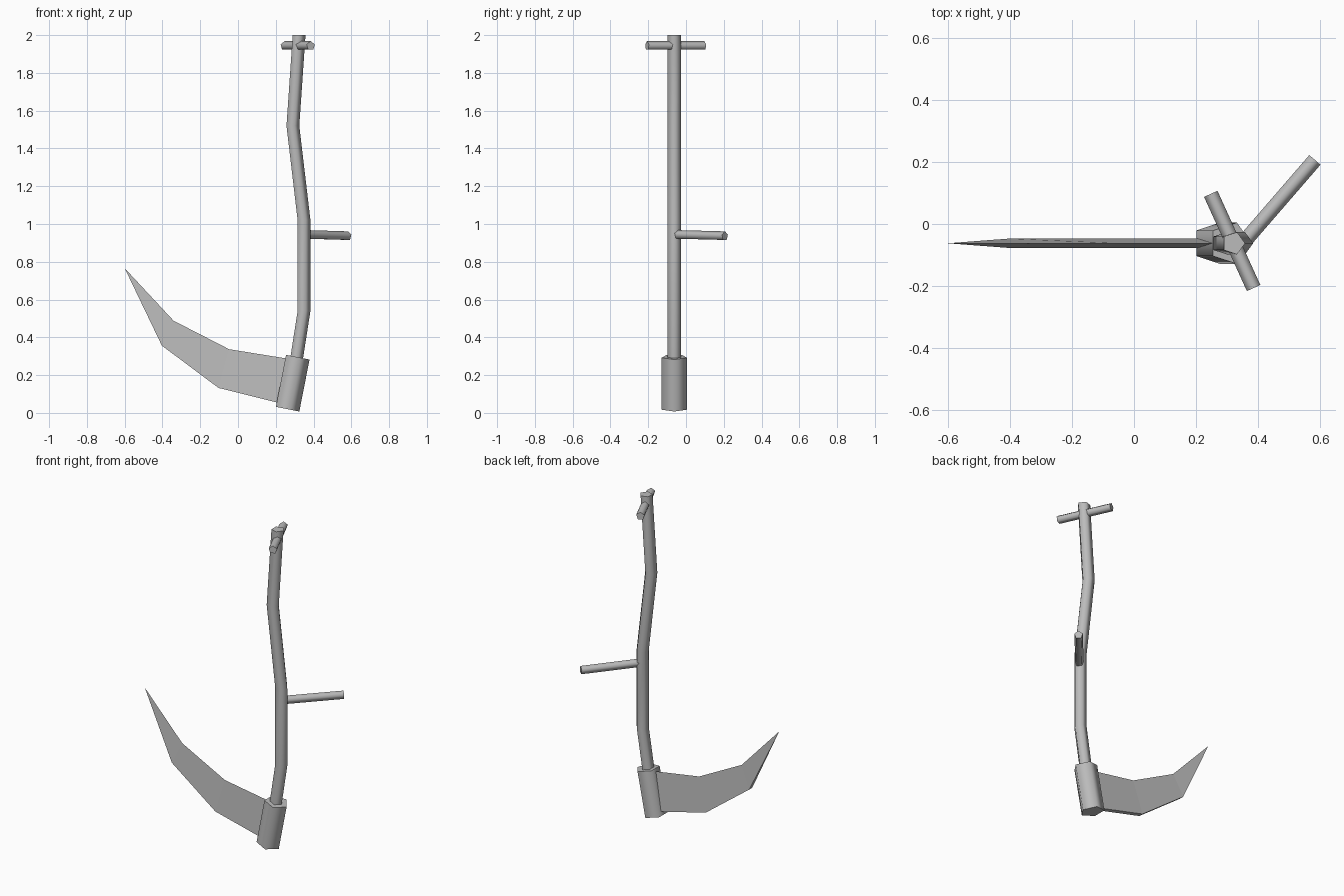
import bpy, bmesh, math
from mathutils import Vector

cube = bpy.data.objects.get("Cube")
if cube:
    bpy.data.objects.remove(cube)

grey = bpy.data.materials.new("plain grey")
grey.use_nodes = True
grey.diffuse_color = (0.5, 0.5, 0.5, 1)
grey.node_tree.nodes["Principled BSDF"].inputs["Base Color"].default_value = grey.diffuse_color

SIDES = 5
MID_Y = -0.062


def finish(name, bm, smooth=True):
    bmesh.ops.recalc_face_normals(bm, faces=bm.faces[:])
    mesh = bpy.data.meshes.new(name)
    bm.to_mesh(mesh)
    bm.free()
    mesh.materials.append(grey)
    obj = bpy.data.objects.new(name, mesh)
    bpy.context.collection.objects.link(obj)
    if smooth:
        bpy.ops.object.select_all(action='DESELECT')
        obj.select_set(True)
        bpy.context.view_layer.objects.active = obj
        bpy.ops.object.shade_smooth_by_angle(angle=math.radians(75))
    return obj


def tube(name, path, radius, u, v):
    """Five-sided tube: one ring per path point, spanned by axes u and v."""
    bm = bmesh.new()
    angles = [2 * math.pi * i / SIDES for i in range(SIDES)]
    rings = [[bm.verts.new(Vector(p) + radius * (u * math.cos(a) + v * math.sin(a)))
              for a in angles] for p in path]
    for low, high in zip(rings, rings[1:]):
        for i in range(SIDES):
            j = (i + 1) % SIDES
            bm.faces.new((low[i], low[j], high[j], high[i]))
    bm.faces.new(rings[0])
    bm.faces.new(rings[-1])
    return finish(name, bm)


def rod(name, start, end, radius, u):
    """Straight tube cut square at both ends, with one corner towards u."""
    axis = (Vector(end) - Vector(start)).normalized()
    u = (u - axis * u.dot(axis)).normalized()
    return tube(name, [start, end], radius, u, axis.cross(u))


X, Y, Z = Vector((1, 0, 0)), Vector((0, 1, 0)), Vector((0, 0, 1))

# Bent pole
bends = [(0.293, 0.2), (0.346, 0.54), (0.346, 1.02), (0.287, 1.52), (0.320, 2.0)]
tube("pole", [(x, MID_Y, z) for x, z in bends], 0.0375, X, Y)

# Socket holding the blade
rod("blade_socket", (0.256, MID_Y, 0.021), (0.310, MID_Y, 0.296), 0.07, X)

# Hand grips
rod("top_grip", (0.247, 0.097, 1.943), (0.385, -0.206, 1.943), 0.025, Z)
rod("side_grip", (0.350, MID_Y, 0.943), (0.582, 0.206, 0.936), 0.025, Z)

# Blade: thick outer spine, sharp inner edge, both meeting at the tip
spine = [(0.24, 0.047), (-0.103, 0.132), (-0.403, 0.356)]
edge = [(0.27, 0.286), (-0.047, 0.337), (-0.341, 0.488)]
HALF = 0.015
bm = bmesh.new()
front, back = ([bm.verts.new((x, MID_Y + s * HALF, z)) for x, z in spine] for s in (-1, 1))
sharp = [bm.verts.new((x, MID_Y, z)) for x, z in edge]
tip = bm.verts.new((-0.6, MID_Y, 0.766))
for i in range(2):
    for a, b in ((front, sharp), (sharp, back), (back, front)):
        bm.faces.new((a[i], b[i], b[i + 1], a[i + 1]))
for a, b in ((front, sharp), (sharp, back), (back, front)):
    bm.faces.new((a[2], b[2], tip))
bm.faces.new((front[0], back[0], sharp[0]))
finish("blade", bm, smooth=False)
